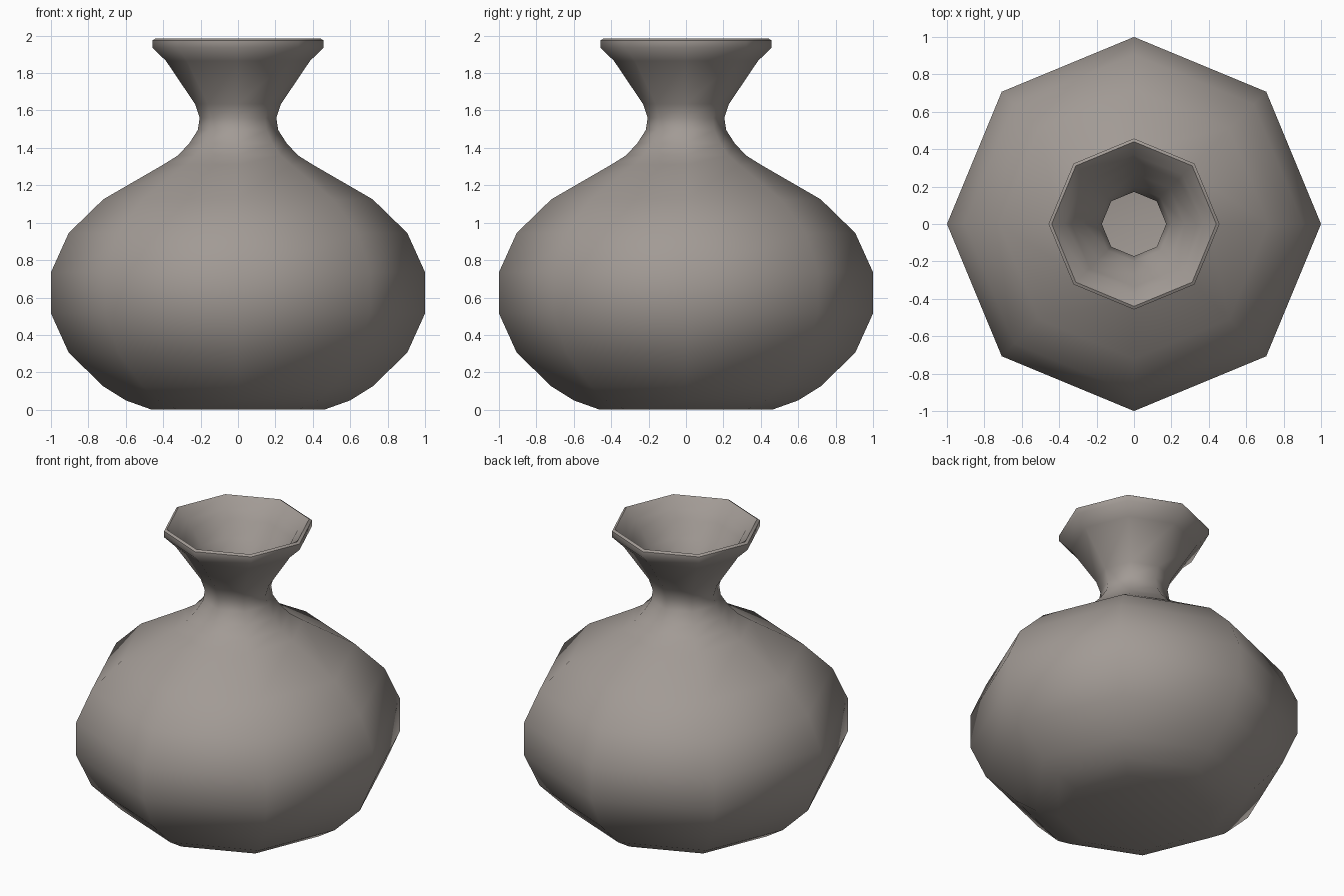
import bpy, bmesh, math

if "Cube" in bpy.data.objects:
    bpy.data.objects.remove(bpy.data.objects["Cube"])

SIDES = 8

# Clay colour
clay = bpy.data.materials.new("warm grey clay")
clay.diffuse_color = (0.36, 0.325, 0.30, 1)
clay.use_nodes = True
clay.node_tree.nodes["Principled BSDF"].inputs["Base Color"].default_value = clay.diffuse_color

# Outer profile (radius, height), base to rim
outer = [(0.46, 0.0), (0.60, 0.05), (0.72, 0.125), (0.905, 0.305), (1.0, 0.515),
         (1.0, 0.735), (0.905, 0.945), (0.72, 1.125), (0.40, 1.31), (0.32, 1.36),
         (0.26, 1.425), (0.215, 1.495), (0.205, 1.56), (0.23, 1.635),
         (0.385, 1.865), (0.457, 1.935), (0.457, 1.975), (0.44, 1.985)]
# Inner profile, rim down to the inside floor
inner = [(0.37, 1.92), (0.335, 1.865), (0.27, 1.77), (0.20, 1.65), (0.172, 1.56),
         (0.185, 1.48), (0.24, 1.395), (0.37, 1.28), (0.69, 1.095), (0.87, 0.93),
         (0.965, 0.73), (0.965, 0.52), (0.87, 0.32), (0.70, 0.15), (0.46, 0.04)]

# Vase: rings lofted around the z axis, closed at base and inside floor
bm = bmesh.new()
rings = []
for r, z in outer + inner:
    rings.append([bm.verts.new((r * math.cos(2 * math.pi * i / SIDES),
                                r * math.sin(2 * math.pi * i / SIDES), z))
                  for i in range(SIDES)])
for a, b in zip(rings, rings[1:]):
    for i in range(SIDES):
        j = (i + 1) % SIDES
        bm.faces.new((a[i], a[j], b[j], b[i]))
bm.faces.new(rings[0][::-1])
bm.faces.new(rings[-1])
bmesh.ops.recalc_face_normals(bm, faces=bm.faces[:])

mesh = bpy.data.meshes.new("vase")
bm.to_mesh(mesh)
bm.free()
mesh.materials.append(clay)
vase = bpy.data.objects.new("vase", mesh)
bpy.context.collection.objects.link(vase)

# Soft shading, with the rim kept crisp
bpy.context.view_layer.objects.active = vase
vase.select_set(True)
bpy.ops.object.shade_smooth_by_angle(angle=math.radians(50))
